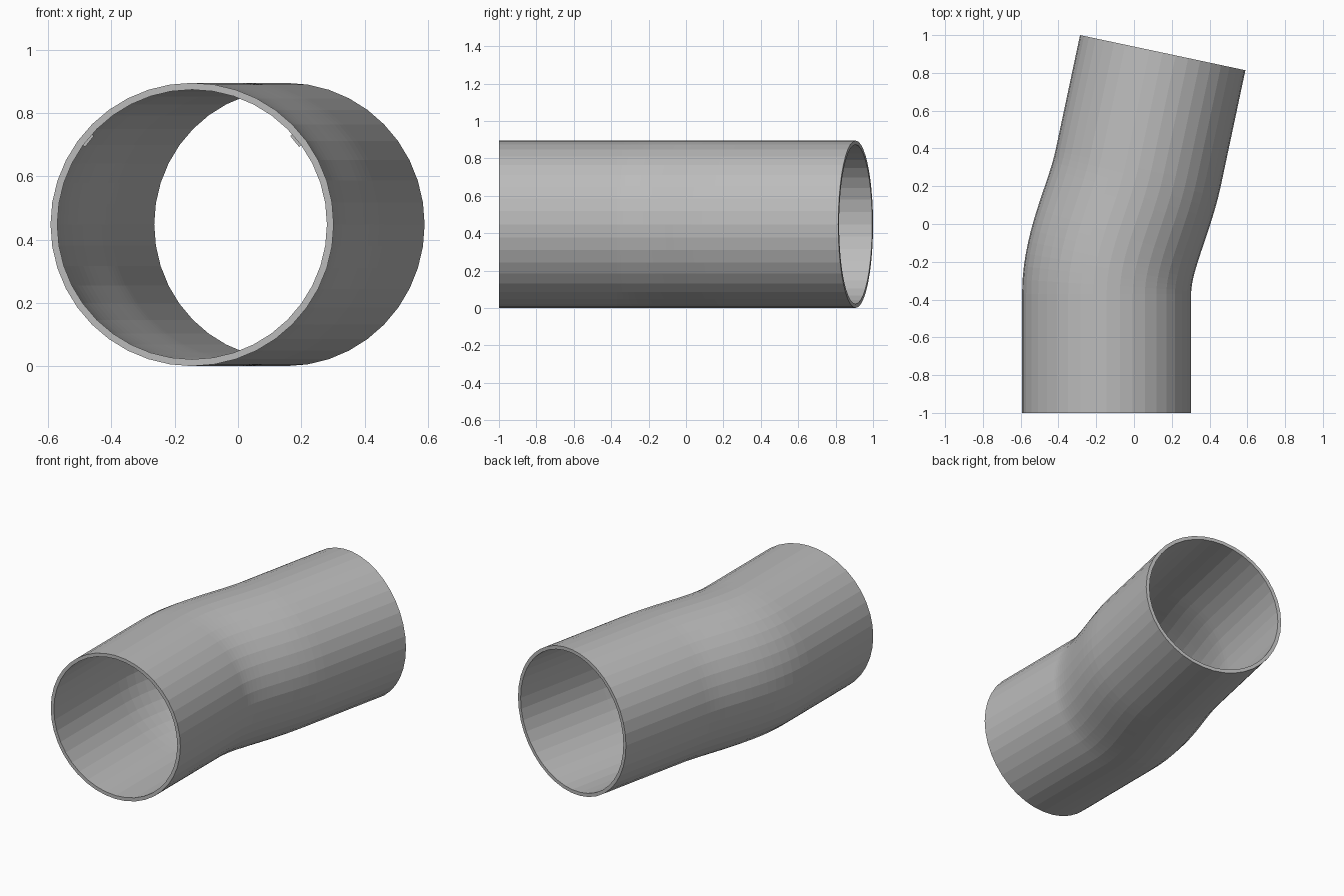
import bpy, bmesh
from math import cos, sin, pi, radians
from mathutils import Vector, Matrix
from mathutils.geometry import interpolate_bezier

cube = bpy.data.objects.get("Cube")
if cube:
    bpy.data.objects.remove(cube, do_unlink=True)

OUTER, INNER, SIDES = 0.4475, 0.426, 40
BEND_STEPS = 16
UP = Vector((0, 0, 1))

grey = bpy.data.materials.new("plain grey")
grey.use_nodes = True
colour = (0.5, 0.5, 0.5, 1)
grey.diffuse_color = colour
grey.node_tree.nodes["Principled BSDF"].inputs["Base Color"].default_value = colour


def finish(name, bm):
    bmesh.ops.recalc_face_normals(bm, faces=bm.faces)
    mesh = bpy.data.meshes.new(name)
    bm.to_mesh(mesh)
    bm.free()
    mesh.materials.append(grey)
    obj = bpy.data.objects.new(name, mesh)
    bpy.context.collection.objects.link(obj)
    return obj


# Centre line: straight, gentle S-bend, then straight at an angle
front_dir = Vector((0, 1, 0))
back_dir = Vector((sin(radians(12)), cos(radians(12)), 0))
front_end = Vector((-0.145, -1, OUTER))
back_end = Vector((0.152, 0.907, OUTER))
bend_start = front_end + front_dir * 0.63
bend_end = back_end - back_dir * 0.625
handle = (bend_end - bend_start).length / 3
path = [front_end] + interpolate_bezier(
    bend_start, bend_start + front_dir * handle,
    bend_end - back_dir * handle, bend_end, BEND_STEPS) + [back_end]

# Pipe: outer and inner walls joined by flat end rims
bm = bmesh.new()
loops = {OUTER: [], INNER: []}
last = len(path) - 1
for i, p in enumerate(path):
    if i <= 1:
        tangent = front_dir
    elif i >= last - 1:
        tangent = back_dir
    else:
        tangent = (path[i + 1] - path[i - 1]).normalized()
    across = tangent.cross(UP)
    for radius, rings in loops.items():
        rings.append([bm.verts.new(p + radius * (across * cos(a) + UP * sin(a)))
                      for a in (2 * pi * k / SIDES for k in range(SIDES))])


def bridge(a, b):
    for k in range(SIDES):
        n = (k + 1) % SIDES
        bm.faces.new((a[k], a[n], b[n], b[k]))


for rings in loops.values():
    for a, b in zip(rings, rings[1:]):
        bridge(a, b)
for end in (0, -1):
    bridge(loops[OUTER][end], loops[INNER][end])
finish("bent_pipe", bm)

# Small tabs on the upper inside wall of the straight section
for name, angle in (("left_inner_tab", 39), ("right_inner_tab", 141)):
    a = radians(angle)
    bm = bmesh.new()
    bmesh.ops.create_cube(bm, size=1)
    place = (Matrix.Translation(front_end + Vector((cos(a), 0, sin(a))) * (INNER - 0.004))
             @ Matrix.Rotation(-a, 4, 'Y')
             @ Matrix.Diagonal((0.01, 0.05, 0.045, 1)))
    bmesh.ops.transform(bm, matrix=place @ Matrix.Translation((0, 12, 0)), verts=bm.verts)
    finish(name, bm)
